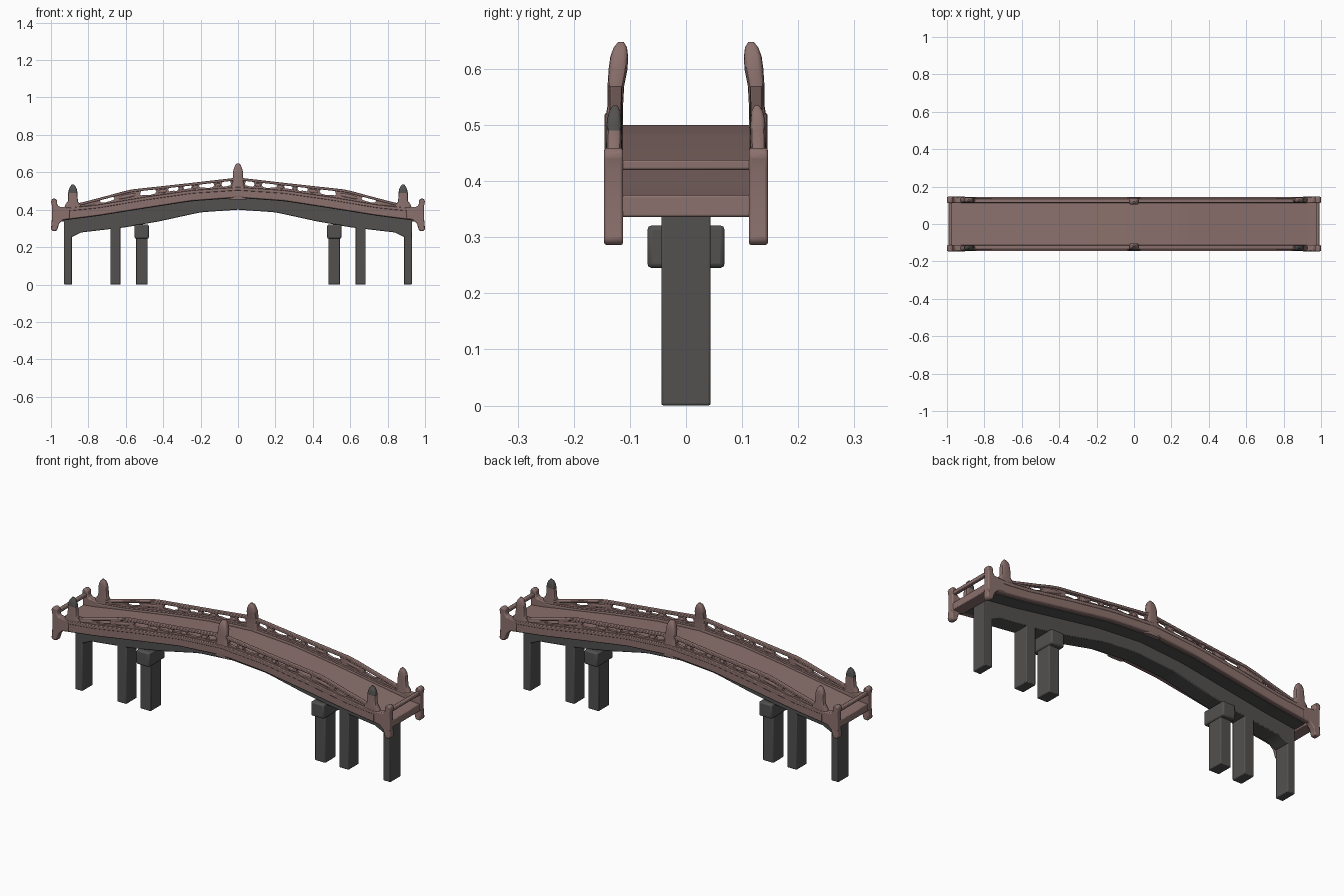
import bpy, bmesh, math

cube = bpy.data.objects.get("Cube")
if cube:
    bpy.data.objects.remove(cube, do_unlink=True)


def material(name, rgb):
    m = bpy.data.materials.new(name)
    m.use_nodes = True
    m.diffuse_color = (*rgb, 1)
    m.node_tree.nodes["Principled BSDF"].inputs["Base Color"].default_value = (*rgb, 1)
    return m


WOOD = material("rose_wood", (0.26, 0.165, 0.153))
STONE = material("dark_stone", (0.085, 0.082, 0.08))


def finish(name, bm, mats, bevel=0.0):
    bmesh.ops.recalc_face_normals(bm, faces=bm.faces)
    me = bpy.data.meshes.new(name)
    bm.to_mesh(me)
    bm.free()
    ob = bpy.data.objects.new(name, me)
    bpy.context.collection.objects.link(ob)
    for m in mats:
        me.materials.append(m)
    bpy.ops.object.select_all(action='DESELECT')
    ob.select_set(True)
    bpy.context.view_layer.objects.active = ob
    bpy.ops.object.shade_smooth_by_angle(angle=math.radians(35))
    if bevel:
        b = ob.modifiers.new("soft_edges", 'BEVEL')
        b.width, b.segments, b.limit_method = bevel, 2, 'ANGLE'
    return ob


def prism(name, profile, y0, y1, mat, bevel=0.004):
    """Extrude an (x, z) outline between two y values."""
    bm = bmesh.new()
    front = [bm.verts.new((x, y0, z)) for x, z in profile]
    back = [bm.verts.new((x, y1, z)) for x, z in profile]
    bm.faces.new(front)
    bm.faces.new(back)
    n = len(front)
    for i in range(n):
        j = (i + 1) % n
        bm.faces.new((front[i], front[j], back[j], back[i]))
    return finish(name, bm, [mat], bevel)


def curve(points):
    """Height as a function of distance from the middle."""
    def f(x):
        x = abs(x)
        for (a, za), (b, zb) in zip(points, points[1:]):
            if x <= b:
                return za + (zb - za) * (x - a) / (b - a)
        return points[-1][1]
    return f


def strip(name, x0, x1, low, high, y0, y1, mat, bevel=0.003, n=40):
    """Arched beam built from quads between a low and a high curve."""
    bm = bmesh.new()
    rings = []
    for i in range(n + 1):
        x = x0 + (x1 - x0) * i / n
        rings.append([bm.verts.new((x, y, z)) for y, z in
                      ((y0, low(x)), (y1, low(x)), (y1, high(x)), (y0, high(x)))])
    for a, b in zip(rings, rings[1:]):
        for k in range(4):
            bm.faces.new((a[k], a[(k + 1) % 4], b[(k + 1) % 4], b[k]))
    bm.faces.new(rings[0])
    bm.faces.new(rings[-1])
    return finish(name, bm, [mat], bevel)


def finial(name, x, sections, dark_above=None):
    """Rounded post lofted through (z, half x, half y, centre y)."""
    bm = bmesh.new()
    rings, n = [], 16
    for z, hx, hy, cy in sections:
        ring = []
        for k in range(n):
            t = 2 * math.pi * (k + 0.5) / n
            c, s = math.cos(t), math.sin(t)
            ring.append(bm.verts.new((x + hx * math.copysign(abs(c) ** 0.5, c),
                                      cy + hy * math.copysign(abs(s) ** 0.5, s), z)))
        rings.append(ring)
    for a, b in zip(rings, rings[1:]):
        for k in range(n):
            bm.faces.new((a[k], a[(k + 1) % n], b[(k + 1) % n], b[k]))
    bm.faces.new(rings[0])
    bm.faces.new(rings[-1])
    if dark_above:
        for f in bm.faces:
            f.material_index = int(f.calc_center_median().z > dark_above)
    return finish(name, bm, [WOOD, STONE])


def box(name, x0, x1, y0, y1, z0, z1, mat, bevel=0.004):
    return prism(name, [(x0, z0), (x1, z0), (x1, z1), (x0, z1)], y0, y1, mat, bevel)


# Arch curves
beam_low = curve([(0, .40), (.2, .386), (.42, .338), (.6, .306), (.85, .277), (.88, .255), (.93, .24)])
side_low = curve([(0, .465), (.25, .447), (.5, .408), (.75, .368), (.93, .345), (1, .335)])
side_high = curve([(0, .515), (.25, .498), (.5, .462), (.75, .42), (.9, .405), (1, .40)])
deck_high = curve([(0, .50), (.25, .485), (.5, .45), (.75, .41), (.93, .38), (1, .373)])
rail_high = curve([(0, .572), (.26, .542), (.58, .507), (.7, .474), (.86, .432)])
rail_low = lambda x: rail_high(x) - 0.014
slab_low = lambda x: side_low(x) - 0.002
slab_high = lambda x: side_low(x) + 0.012

# Deck and underside
strip("deck", -.985, .985, lambda x: side_low(x) + .006, deck_high, -.116, .116, WOOD)
strip("underside_slab", -.935, .935, slab_low, slab_high, -.114, .114, STONE, 0)
strip("spine_beam", -.93, .93, beam_low, slab_high, -.044, .044, STONE, 0.004, 60)

# Piers, with wider caps on the inner pair
for side, s in (("left", 1), ("right", -1)):
    for label, a, b in (("outer", .887, .93), ("middle", .628, .683), ("inner", .484, .546)):
        x0, x1 = sorted((s * a, s * b))
        top = .33 if label != "inner" else .32
        box(f"{side}_{label}_pier", x0, x1, -.044, .044, 0, top, STONE)
    x0, x1 = sorted((s * .477, s * .553))
    box(f"{side}_pier_cap", x0, x1, -.069, .069, .245, .321, STONE, 0.008)

# Side walls, railings and posts
holes = [(.04, .085), (.13, .205), (.25, .29), (.32, .37), (.44, .52), (.665, .735)]
for wall, w in (("back", 1), ("front", -1)):
    def span(a, b):
        return sorted((w * a, w * b))

    strip(f"{wall}_side_wall", -.97, .97, side_low, side_high, *span(.112, .143), WOOD, 0.006)
    strip(f"{wall}_wall_molding", -.93, .93, lambda x: side_high(x) - .012,
          lambda x: side_high(x) + .006, *span(.114, .145), WOOD)
    strip(f"{wall}_top_rail", -.87, .87, rail_low, rail_high, *span(.114, .136), WOOD)
    strip(f"{wall}_railing_sill", -.86, .86, lambda x: side_high(x) - .01,
          lambda x: min(side_high(x) + .012 + .006 * math.sin(40 * x) ** 2, rail_high(x) - .004),
          *span(.117, .133), WOOD, 0, 80)

    # Carved infill between the openings, spreading towards the sill
    solid = [(0, holes[0][0])]
    solid += [(a[1], b[0]) for a, b in zip(holes, holes[1:])]
    solid += [(holes[-1][1], .87)]
    for s in (1, -1):
        for i, (a, b) in enumerate(solid):
            m = (a + b) / 2
            lo, hi = side_high, lambda x: rail_high(x) - .006
            outline = [(a - .012, lo(a) + .004), (b + .012, lo(b) + .004), (b - .004, lo(b) + .025),
                       (b + .006, hi(b)), (m, hi(m)), (a - .006, hi(a)), (a + .004, lo(a) + .025)]
            prism(f"{wall}_carved_panel", [(s * x, z) for x, z in outline], *span(.118, .131), WOOD, 0)
            # Raised leaf on each panel
            bm = bmesh.new()
            bmesh.ops.create_uvsphere(bm, u_segments=12, v_segments=8, radius=1)
            tilt = (hi(b) - hi(a)) / max(b - a, .01)
            zc = (lo(m) + hi(m)) / 2
            for v in bm.verts:
                dx = v.co.x * max((b - a) * .42, .014)
                v.co = (s * (m + dx), w * .125 + v.co.y * .011, zc + tilt * dx + v.co.z * .012)
            finish(f"{wall}_carved_leaf", bm, [WOOD])

    # Centre post, leaning slightly inwards
    finial(f"{wall}_centre_post", 0, [
        (.455, .045, .012, w * .130), (.51, .040, .016, w * .128), (.535, .030, .014, w * .126),
        (.57, .028, .015, w * .125), (.60, .027, .017, w * .121), (.622, .022, .016, w * .119),
        (.638, .015, .012, w * .117), (.648, .005, .005, w * .116)])
    for side, s in (("left", 1), ("right", -1)):
        # Outer finial posts
        finial(f"{wall}_{side}_finial", s * .883, [
            (.38, .052, .014, w * .129), (.425, .042, .015, w * .129), (.445, .027, .014, w * .129),
            (.49, .025, .014, w * .128), (.51, .021, .013, w * .128), (.525, .014, .010, w * .127),
            (.535, .005, .004, w * .126)], .49 if w < 0 else None)
        # Bracket-shaped end posts
        outline = [(1, .295), (.99, .285), (.968, .288), (.957, .325), (.935, .346), (.90, .352),
                   (.90, .412), (.957, .416), (.967, .428), (.967, .452), (.98, .46), (.994, .458),
                   (1, .445), (.995, .42), (.995, .35)]
        prism(f"{wall}_{side}_end_post", [(s * x, z) for x, z in outline], *span(.112, .146), WOOD, 0.005)

# Cross rails and sills at both ends
for side, s in (("left", 1), ("right", -1)):
    x0, x1 = sorted((s * .972, s * .992))
    box(f"{side}_end_rail", x0, x1, -.12, .12, .42, .438, WOOD)
    x0, x1 = sorted((s * .93, s * .992))
    box(f"{side}_end_sill", x0, x1, -.12, .12, .336, .375, WOOD)
